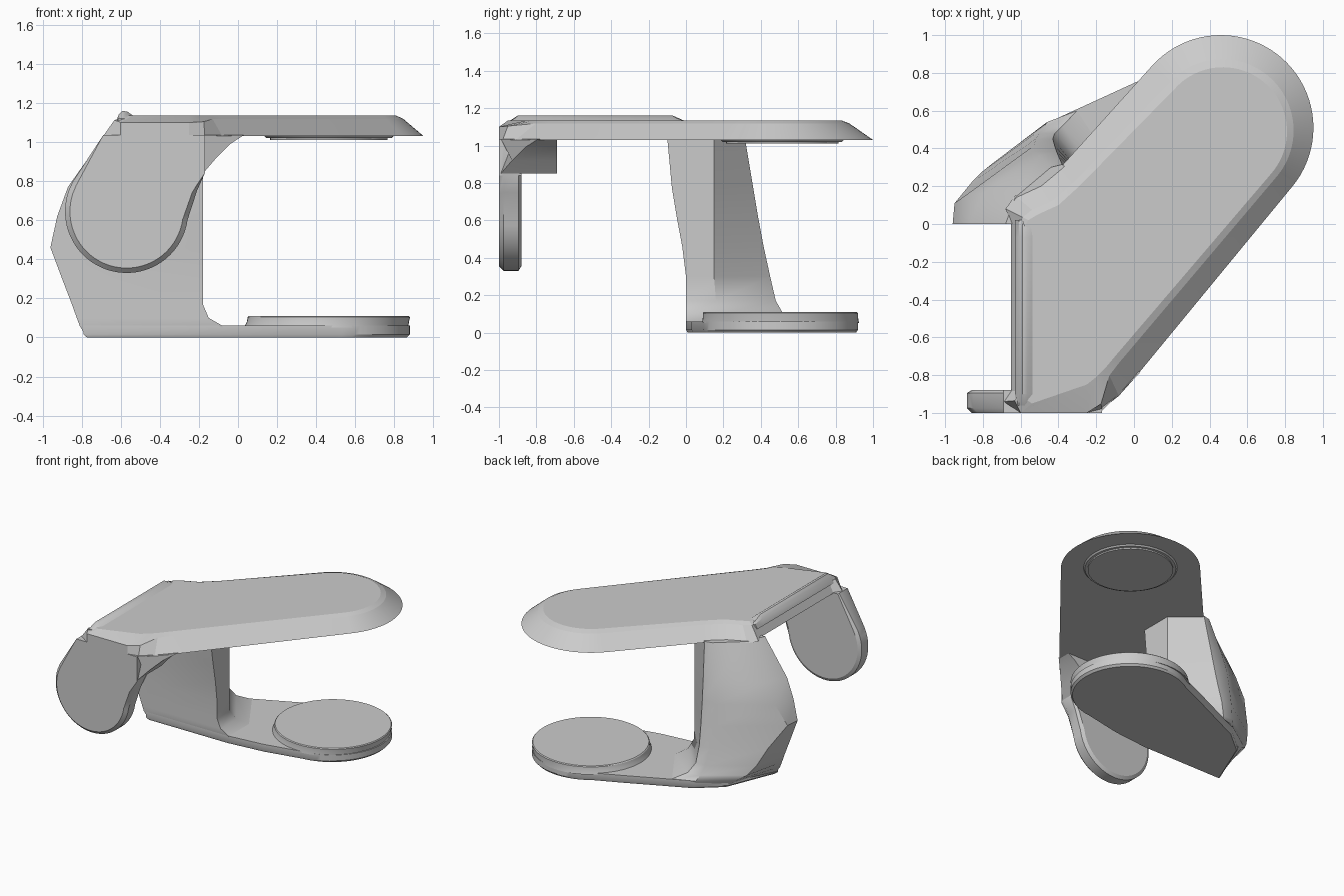
import bpy, bmesh, math
from mathutils import Vector

old = bpy.data.objects.get("Cube")
if old:
    bpy.data.objects.remove(old, do_unlink=True)

# One matte grey for the whole stand
grey = bpy.data.materials.new("matte_grey")
grey.use_nodes = True
COLOUR = (0.6, 0.6, 0.6, 1)
grey.diffuse_color = COLOUR
grey.node_tree.nodes["Principled BSDF"].inputs["Base Color"].default_value = COLOUR


def arc(cx, cy, r, start, end, steps):
    """Points along a circular arc, angles in degrees."""
    angles = [math.radians(start + (end - start) * i / steps) for i in range(steps + 1)]
    return [(cx + r * math.cos(a), cy + r * math.sin(a)) for a in angles]


def loft(name, rings, angle=30):
    """Skin equal-length rings of 3D points and close both ends."""
    bm = bmesh.new()
    loops = [[bm.verts.new(p) for p in ring] for ring in rings]
    n = len(loops[0])
    for low, high in zip(loops, loops[1:]):
        for i in range(n):
            j = (i + 1) % n
            bm.faces.new((low[i], low[j], high[j], high[i]))
    bm.faces.new(loops[0])
    bm.faces.new(loops[-1])
    bmesh.ops.recalc_face_normals(bm, faces=bm.faces)
    mesh = bpy.data.meshes.new(name)
    bm.to_mesh(mesh)
    bm.free()
    mesh.materials.append(grey)
    obj = bpy.data.objects.new(name, mesh)
    bpy.context.collection.objects.link(obj)
    bpy.ops.object.select_all(action="DESELECT")
    obj.select_set(True)
    bpy.context.view_layer.objects.active = obj
    bpy.ops.object.shade_smooth_by_angle(angle=math.radians(angle))


def flat(points, z):
    return [(x, y, z) for x, y in points]


def upright(points, y):
    return [(x, y, z) for x, z in points]


def circle(cx, cy, r, z):
    return flat(arc(cx, cy, r, 0, 354.375, 63), z)


# Top plate with a sloping rim, upright along the front
outer = arc(0.46, 0.51, 0.49, -40, 138, 40) + [
    (-0.38, 0.31), (-0.5, 0.21), (-0.63, 0.15), (-0.68, 0.08), (-0.65, 0),
    (-0.65, -0.88), (-0.69, -0.94), (-0.6, -1), (-0.25, -1), (-0.17, -0.98),
    (-0.08, -0.91), (0, -0.82)]
inner = arc(0.47, 0.49, 0.34, -40, 138, 40) + [
    (-0.29, 0.2), (-0.4, 0.1), (-0.51, 0.05), (-0.56, 0.02), (-0.58, -0.02),
    (-0.58, -0.9), (-0.57, -0.93), (-0.54, -0.95), (-0.25, -0.85), (-0.2, -0.81),
    (-0.15, -0.76), (-0.1, -0.7)]
middle = []
for o, i in zip(outer, inner):
    t = min(0.75, (o[1] + 1) * 8)
    x, y = Vector(o).lerp(Vector(i), t)
    middle.append((x, y, 1.1 + 0.025 * t))
loft("top_plate", [flat(outer, 1.03), middle, flat(inner, 1.135)], angle=12)

# Low ridge along the side of the top plate
ridge = [(-0.63, 1.09), (-0.61, 1.14), (-0.59, 1.16), (-0.565, 1.155), (-0.53, 1.13), (-0.53, 1.09)]
ridge_end = [(x, min(z, 1.12)) for x, z in ridge]
loft("side_ridge", [upright(ridge_end, -0.96), upright(ridge, -0.9),
                    upright(ridge, -0.07), upright(ridge_end, 0.02)])

# Round pad under the top plate
loft("upper_pad", [circle(0.465, 0.515, r, z) for r, z in
                   [(0.335, 1.035), (0.32, 1.02), (0.3, 1.02), (0.3, 1.01)]])

# Flat front pad with chamfered rims
pad = [(-0.69, 1.035), (-0.85, 0.79)] + arc(-0.57, 0.645, 0.315, 162, 352, 36) + [
    (-0.21, 0.75), (-0.17, 0.84), (-0.17, 1.035)]
hub = Vector((-0.57, 0.645))
face = []
for p in pad:
    spoke = Vector(p) - hub
    inset = 0.025 if p[1] < 0.8 else 0
    face.append(hub + spoke * (1 - inset / spoke.length))
loft("front_pad", [upright(face, -1), upright(pad, -0.975), upright(pad, -0.895), upright(face, -0.88)])

# Flaring neck that sweeps back under the plate's front corner
neck = [(-0.3, 0.85), (-0.17, 0.85), (-0.11, 0.92), (-0.04, 0.99), (0.03, 1.035),
        (-0.17, 1.035), (-0.3, 1.035)]
neck_front = [(x, -0.99 + max(0, x + 0.17), z) for x, z in neck]
loft("front_neck", [neck_front, upright(neck, -0.69)])

# Upright arm: inner front, inner corner, back inner, back outer, left back, left front
arm = [
    (0.01, [(-0.08, 0.01), (-0.08, 0.25), (-0.3, 0.58), (-0.45, 0.52), (-0.62, 0.38), (-0.78, 0.01)]),
    (0.06, [(-0.08, 0), (-0.08, 0.25), (-0.3, 0.6), (-0.46, 0.54), (-0.69, 0.36), (-0.81, 0)]),
    (0.1, [(-0.15, 0), (-0.15, 0.19), (-0.38, 0.52), (-0.48, 0.51), (-0.75, 0.32), (-0.825, 0)]),
    (0.17, [(-0.18, 0), (-0.18, 0.16), (-0.42, 0.48), (-0.5, 0.48), (-0.8, 0.28), (-0.85, 0)]),
    (0.3, [(-0.18, 0), (-0.18, 0.15), (-0.43, 0.45), (-0.52, 0.45), (-0.86, 0.22), (-0.9, 0)]),
    (0.46, [(-0.18, -0.02), (-0.18, 0.15), (-0.42, 0.415), (-0.53, 0.415), (-0.95, 0.11), (-0.96, 0)]),
    (0.62, [(-0.18, -0.05), (-0.18, 0.15), (-0.41, 0.385), (-0.53, 0.385), (-0.88, 0.16), (-0.925, 0)]),
    (0.77, [(-0.18, -0.075), (-0.18, 0.15), (-0.4, 0.36), (-0.5, 0.36), (-0.8, 0.16), (-0.87, 0)]),
    (1.04, [(-0.18, -0.1), (-0.18, 0.15), (-0.38, 0.315), (-0.44, 0.3), (-0.63, 0.14), (-0.68, 0)]),
]
loft("upright_arm", [flat(points + [(-0.62, points[-1][1])], z) for z, points in arm], angle=38)

# Base plate running from the arm to the round end
base = arc(0.465, 0.505, 0.415, -85, 125, 48) + [
    (0.03, 0.76), (-0.45, 0.54), (-0.63, 0.39), (-0.79, 0), (-0.1, 0), (0.2, 0.03)]
centre = Vector((0.1, 0.4))
foot = [centre + (Vector(p) - centre) * 0.98 for p in base]
loft("base_plate", [flat(foot, 0), flat(base, 0.015), flat(base, 0.06)])

# Round pad on the base, easing into it on the arm side
loft("lower_pad", [circle(0.45, 0.505, 0.42, 0.05), circle(0.46, 0.505, 0.415, 0.08),
                   circle(0.465, 0.505, 0.415, 0.104), circle(0.465, 0.505, 0.409, 0.11)])
